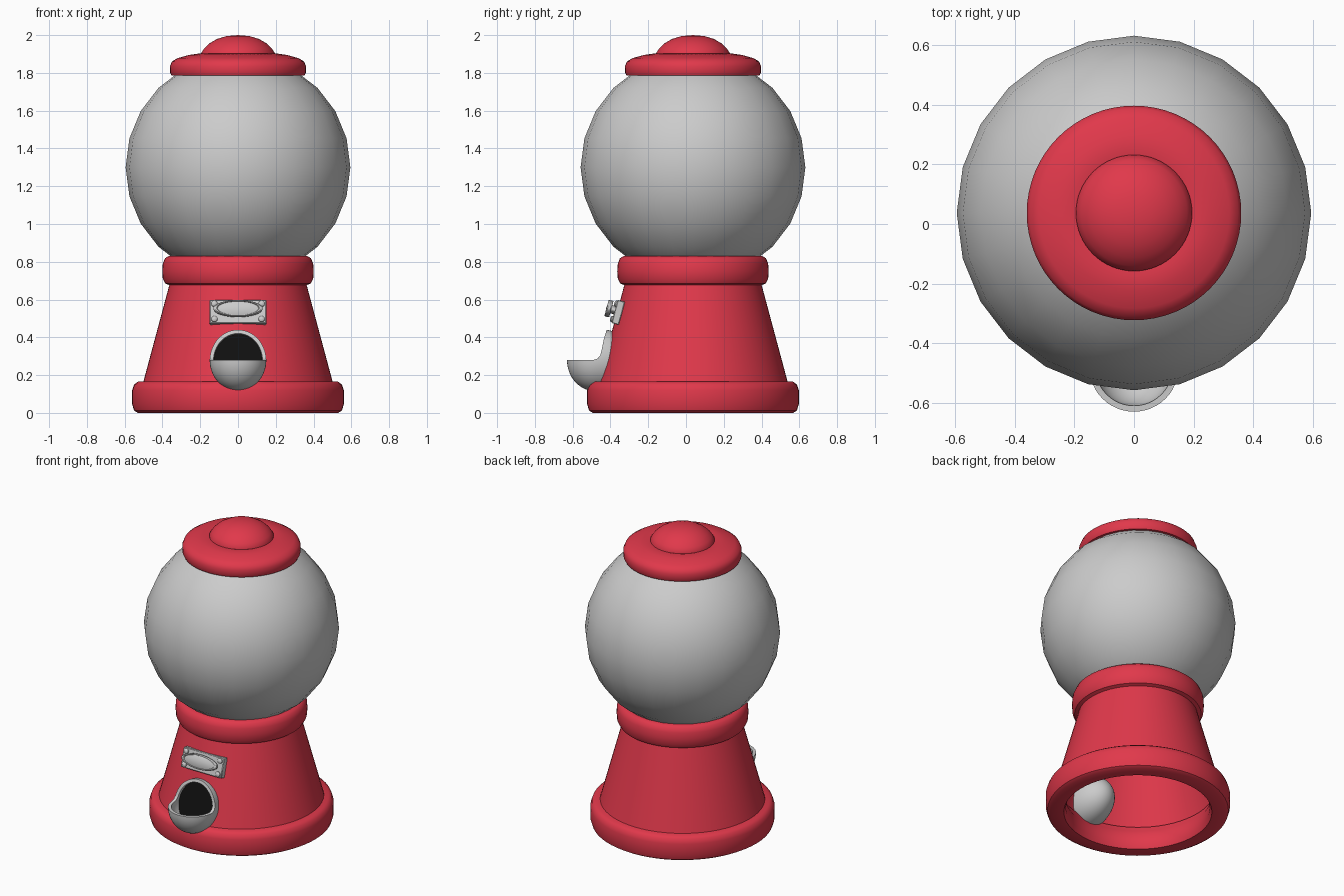
import bpy, bmesh
from math import sin, cos, pi, radians
from mathutils import Matrix, Vector

if "Cube" in bpy.data.objects:
    bpy.data.objects.remove(bpy.data.objects["Cube"])

AXIS_Y = 0.037
red = bpy.data.materials.new("red_paint")
red.diffuse_color = (0.75, 0.04, 0.07, 1)
red.use_nodes = True
red.node_tree.nodes["Principled BSDF"].inputs["Base Color"].default_value = red.diffuse_color
black = bpy.data.materials.new("dark_opening")
black.diffuse_color = (0.005, 0.005, 0.005, 1)
black.use_nodes = True
black.node_tree.nodes["Principled BSDF"].inputs["Base Color"].default_value = black.diffuse_color


def finish(name, bm, mat=None, angle=40):
    bmesh.ops.remove_doubles(bm, verts=bm.verts, dist=1e-5)
    bmesh.ops.recalc_face_normals(bm, faces=bm.faces)
    me = bpy.data.meshes.new(name)
    bm.to_mesh(me)
    bm.free()
    ob = bpy.data.objects.new(name, me)
    bpy.context.collection.objects.link(ob)
    if mat:
        me.materials.append(mat)
    smooth(ob, angle)
    return ob


def smooth(ob, angle=40):
    bpy.ops.object.select_all(action='DESELECT')
    ob.select_set(True)
    bpy.context.view_layer.objects.active = ob
    bpy.ops.object.shade_smooth_by_angle(angle=radians(angle))


def lathe(profile, closed=False, seg=64):
    """Revolve (radius, height) points around z."""
    bm = bmesh.new()
    rings = [[bm.verts.new((r * cos(2 * pi * i / seg), r * sin(2 * pi * i / seg), z))
              for i in range(seg)] for r, z in profile]
    pairs = list(zip(rings, rings[1:])) + ([(rings[-1], rings[0])] if closed else [])
    for a, b in pairs:
        for i in range(seg):
            j = (i + 1) % seg
            bm.faces.new((a[i], a[j], b[j], b[i]))
    bmesh.ops.remove_doubles(bm, verts=bm.verts, dist=1e-5)
    bmesh.ops.dissolve_degenerate(bm, edges=bm.edges, dist=1e-6)
    return bm


def body_part(name, profile, closed=False):
    bm = lathe(profile, closed)
    bmesh.ops.translate(bm, verts=bm.verts, vec=(0, AXIS_Y, 0))
    return finish(name, bm, red)


def apply_modifier(ob, name, kind, **settings):
    mod = ob.modifiers.new(name, kind)
    for key, value in settings.items():
        setattr(mod, key, value)
    bpy.ops.object.select_all(action='DESELECT')
    ob.select_set(True)
    bpy.context.view_layer.objects.active = ob
    bpy.ops.object.modifier_apply(modifier=name)


# Red body: foot ring, hollow cone, collar, lid and knob
foot = body_part("foot_ring", [
    (0.45, 0), (0.53, 0), (0.55, 0.012), (0.56, 0.045), (0.56, 0.12), (0.55, 0.15),
    (0.53, 0.165), (0.47, 0.165), (0.455, 0.13), (0.44, 0.1), (0.437, 0.03)], closed=True)
body_part("cone_body", [
    (0.36, 0.69), (0.505, 0.15), (0.49, 0.15), (0.345, 0.69)], closed=True)
body_part("globe_collar", [
    (0, 0.69), (0.34, 0.69), (0.36, 0.675), (0.385, 0.685), (0.398, 0.71), (0.401, 0.75),
    (0.398, 0.79), (0.387, 0.818), (0.368, 0.83), (0.34, 0.83), (0, 0.80)])
body_part("lid", [
    (0, 1.80), (0.33, 1.785), (0.352, 1.785), (0.359, 1.80), (0.36, 1.835), (0.35, 1.86),
    (0.32, 1.878), (0.26, 1.895), (0.21, 1.902), (0.19, 1.897), (0, 1.897)])
body_part("lid_knob", [
    (0, 1.89), (0.195, 1.89), (0.195, 1.905), (0.178, 1.931), (0.15, 1.957),
    (0.11, 1.98), (0.06, 1.995), (0, 2.0)])

# Globe, 24 sided
bm = bmesh.new()
bmesh.ops.create_uvsphere(bm, u_segments=24, v_segments=12, radius=0.595)
bmesh.ops.translate(bm, verts=bm.verts, vec=(0, AXIS_Y, 1.3))
finish("globe", bm)


# Coin plate, leaning back with the cone; local axes are x, up, out
TILT = Matrix.Rotation(radians(75), 4, 'X')


def mounted(bm, name, origin, mat=None):
    bmesh.ops.transform(bm, verts=bm.verts, matrix=Matrix.Translation(origin) @ TILT)
    return finish(name, bm, mat)


plate_at = Vector((0, -0.378, 0.537))
bm = bmesh.new()
bmesh.ops.create_cube(bm, size=1)
bmesh.ops.scale(bm, verts=bm.verts, vec=(0.3, 0.127, 0.04))
bmesh.ops.translate(bm, verts=bm.verts, vec=(0, 0, -0.02))
bmesh.ops.bevel(bm, geom=bm.edges[:], offset=0.004, segments=1, affect='EDGES')
mounted(bm, "coin_plate", plate_at)

for side in (-1, 1):
    for up in (-1, 1):
        bm = lathe([(0, 0), (0.017, 0), (0.016, 0.006), (0.01, 0.011), (0, 0.013)], seg=16)
        bmesh.ops.translate(bm, verts=bm.verts, vec=(side * 0.125, up * 0.042, 0))
        mounted(bm, f"plate_screw_{side}_{up}", plate_at)

# Oval turning handle
bm = lathe([(0, -0.002), (0.5, -0.002), (0.5, 0.02), (0.96, 0.02), (1, 0.025), (1, 0.04),
            (0.94, 0.046), (0.87, 0.046), (0.83, 0.04), (0.5, 0.046), (0, 0.048)], seg=48)
bmesh.ops.scale(bm, verts=bm.verts, vec=(0.13, 0.045, 1))
bmesh.ops.translate(bm, verts=bm.verts, vec=(0, 0.007, 0))
mounted(bm, "turn_handle", plate_at)

# Dispenser chute: stretched ball, hollowed, with the upper front cut open
bm = bmesh.new()
bmesh.ops.create_uvsphere(bm, u_segments=48, v_segments=32, radius=1)
for v in bm.verts:
    depth = 0.15 if v.co.y < 0 else 0.24
    v.co = (v.co.x * 0.15, -0.48 + v.co.y * depth, 0.28 + v.co.z * 0.165)
chute = finish("dispenser_chute", bm)
apply_modifier(foot, "chute_gap", 'BOOLEAN', operation='DIFFERENCE', object=chute, solver='EXACT')
apply_modifier(chute, "wall", 'SOLIDIFY', thickness=0.02, offset=-1)

bm = bmesh.new()
outline = [(-0.8, 0.28), (-0.49, 0.28), (-0.468, 0.288), (-0.454, 0.305), (-0.447, 0.33),
           (-0.435, 0.39), (-0.42, 0.44), (-0.42, 0.6), (-0.8, 0.6)]
face = bm.faces.new([bm.verts.new((-0.3, y, z)) for y, z in outline])
out = bmesh.ops.extrude_face_region(bm, geom=[face])
bmesh.ops.translate(bm, vec=(0.6, 0, 0),
                    verts=[g for g in out["geom"] if isinstance(g, bmesh.types.BMVert)])
cutter = finish("chute_cutter", bm)
cutter.hide_render = True
apply_modifier(chute, "mouth", 'BOOLEAN', operation='DIFFERENCE', object=cutter, solver='EXACT')
bpy.data.objects.remove(cutter)
smooth(chute)
smooth(foot)

# Dark back of the chute mouth
bm = bmesh.new()
bmesh.ops.create_circle(bm, cap_ends=True, segments=48, radius=1)
bmesh.ops.scale(bm, verts=bm.verts, vec=(0.138, 0.152, 1))
mounted(bm, "chute_opening", Vector((0, -0.44, 0.28)), black)
